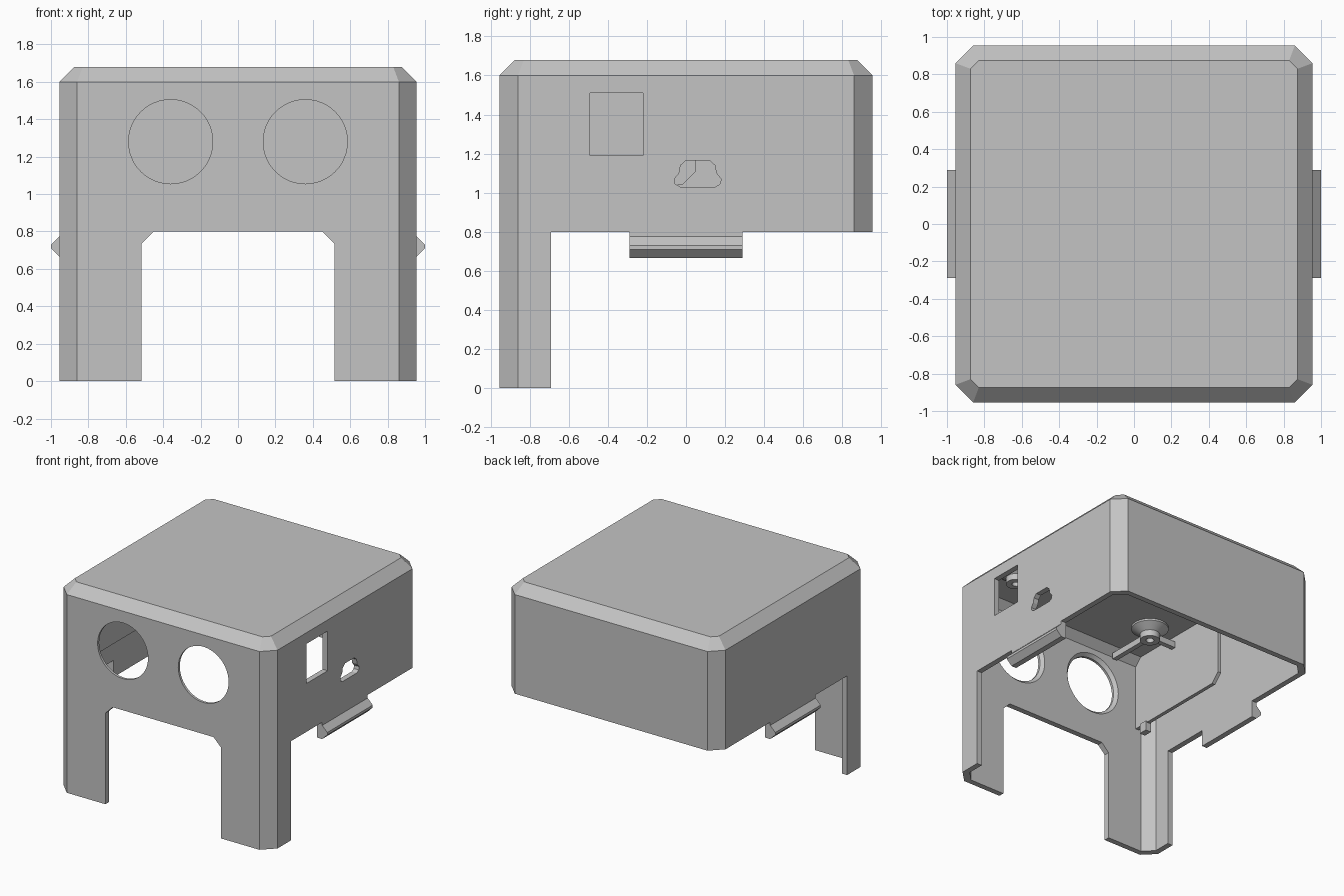
import bpy, bmesh, math

if "Cube" in bpy.data.objects:
    bpy.data.objects.remove(bpy.data.objects["Cube"], do_unlink=True)

grey = bpy.data.materials.new("light_grey_plastic")
grey.use_nodes = True
COLOUR = (0.55, 0.55, 0.55, 1)
grey.diffuse_color = COLOUR
grey.node_tree.nodes["Principled BSDF"].inputs["Base Color"].default_value = COLOUR


def loft(name, rings):
    """Join equal-length rings of points into a closed solid."""
    bm = bmesh.new()
    loops = [[bm.verts.new(p) for p in ring] for ring in rings]
    n = len(loops[0])
    for a, b in zip(loops, loops[1:]):
        for i in range(n):
            j = (i + 1) % n
            bm.faces.new((a[i], a[j], b[j], b[i]))
    bm.faces.new(loops[0][::-1])
    bm.faces.new(loops[-1])
    bmesh.ops.recalc_face_normals(bm, faces=bm.faces[:])
    mesh = bpy.data.meshes.new(name)
    bm.to_mesh(mesh)
    bm.free()
    mesh.materials.append(grey)
    ob = bpy.data.objects.new(name, mesh)
    bpy.context.collection.objects.link(ob)
    return ob


def octagon(half, cut, z):
    c = half - cut
    return [(half, -c, z), (half, c, z), (c, half, z), (-c, half, z),
            (-half, c, z), (-half, -c, z), (-c, -half, z), (c, -half, z)]


def along_x(name, profile, x0, x1):
    return loft(name, [[(x, y, z) for y, z in profile] for x in (x0, x1)])


def along_y(name, profile, y0, y1):
    return loft(name, [[(x, y, z) for x, z in profile] for y in (y0, y1)])


def rect(a0, a1, b0, b1):
    return [(a0, b0), (a1, b0), (a1, b1), (a0, b1)]


def circle(r, n=48):
    return [(r * math.cos(2 * math.pi * i / n), r * math.sin(2 * math.pi * i / n))
            for i in range(n)]


def cut(target, cutter):
    mod = target.modifiers.new("cut", 'BOOLEAN')
    mod.operation = 'DIFFERENCE'
    mod.solver = 'EXACT'
    mod.object = cutter
    bpy.context.view_layer.objects.active = target
    bpy.ops.object.modifier_apply(modifier=mod.name)
    bpy.data.objects.remove(cutter, do_unlink=True)


OUT, WALL, RIM = 0.955, 0.045, 0.8
INNER = OUT - WALL

# Hollow cover with chamfered corners and top edge
cover = loft("cover_shell", [octagon(OUT, 0.095, 0), octagon(OUT, 0.095, 1.6),
                             octagon(0.875, 0.045, 1.68)])
cut(cover, loft("cavity", [octagon(INNER, 0.08, -0.2), octagon(INNER, 0.08, 1.575),
                           octagon(0.85, 0.04, 1.635)]))

# Open space behind the front legs and the arch between them
cut(cover, along_x("rear_gap", rect(-0.69, 1.2, -0.3, RIM), -1.2, 1.2))
arch = [(-0.515, -0.3), (0.515, -0.3), (0.515, 0.735), (0.45, RIM),
        (-0.45, RIM), (-0.515, 0.735)]
cut(cover, along_y("arch_gap", arch, -1.2, -0.5))

# Round front openings, slightly countersunk on the inside
for x in (-0.36, 0.36):
    rings = [[(x + a, y, 1.28 + b) for a, b in circle(r)]
             for y, r in ((-1.1, 0.225), (-0.935, 0.225), (-0.91, 0.25), (-0.8, 0.25))]
    cut(cover, loft("round_opening", rings))

# Window and cable port in the side wall
cut(cover, along_x("window", rect(-0.49, -0.22, 1.19, 1.51), 0.87, 1.1))
half_port = [(0.09, 1.03), (0.115, 1.045), (0.12, 1.07), (0.095, 1.1),
             (0.088, 1.14), (0.06, 1.165)]
port = [(0.06 + a, z) for a, z in half_port]
port += [(0.06 - a, z) for a, z in reversed(half_port)]
cut(cover, along_x("cable_port", port, 0.87, 1.1))

# Snap tabs below the side walls
for side, s in (("left", 1), ("right", -1)):
    tab = [(s * x, z) for x, z in ((INNER, 0.82), (OUT, 0.82), (OUT, 0.775), (1.0, 0.73),
                                   (1.0, 0.71), (OUT, 0.665), (INNER, 0.665))]
    along_y(side + "_snap_tab", tab, -0.29, 0.29)

# Inner partition with a small foot
partition = [(-0.92, 1.04), (-0.02, 1.04), (0.05, 1.11), (0.05, 1.64), (-0.88, 1.64), (-0.92, 1.58)]
along_x("inner_partition", partition, -0.81, -0.78)
along_x("partition_foot", rect(-0.85, -0.78, 0.97, 1.05), -0.82, -0.77)

# Screw bosses hanging from the ceiling
bosses = []
for x in (-0.55, 0.76):
    for y in (-0.47, 0.47):
        rings = [[(x + a, y + b, z) for a, b in circle(r, 32)]
                 for z, r in ((1.65, 0.14), (1.62, 0.14), (1.575, 0.075), (1.525, 0.075))]
        boss = loft("screw_boss", rings)
        hole = [[(x + a, y + b, z) for a, b in circle(0.03, 24)] for z in (1.5, 1.6)]
        cut(boss, loft("screw_hole", hole))
        bosses.append(boss)

# Ribs bracing the front boss
along_x("boss_front_rib", rect(-0.88, -0.53, 1.54, 1.59), -0.57, -0.53)
along_y("boss_side_rib", rect(-0.79, -0.61, 1.54, 1.59), -0.49, -0.45)

# Smooth round surfaces, keep edges crisp
for ob in [cover] + bosses:
    bpy.ops.object.select_all(action='DESELECT')
    ob.select_set(True)
    bpy.context.view_layer.objects.active = ob
    bpy.ops.object.shade_smooth_by_angle(angle=math.radians(25))
